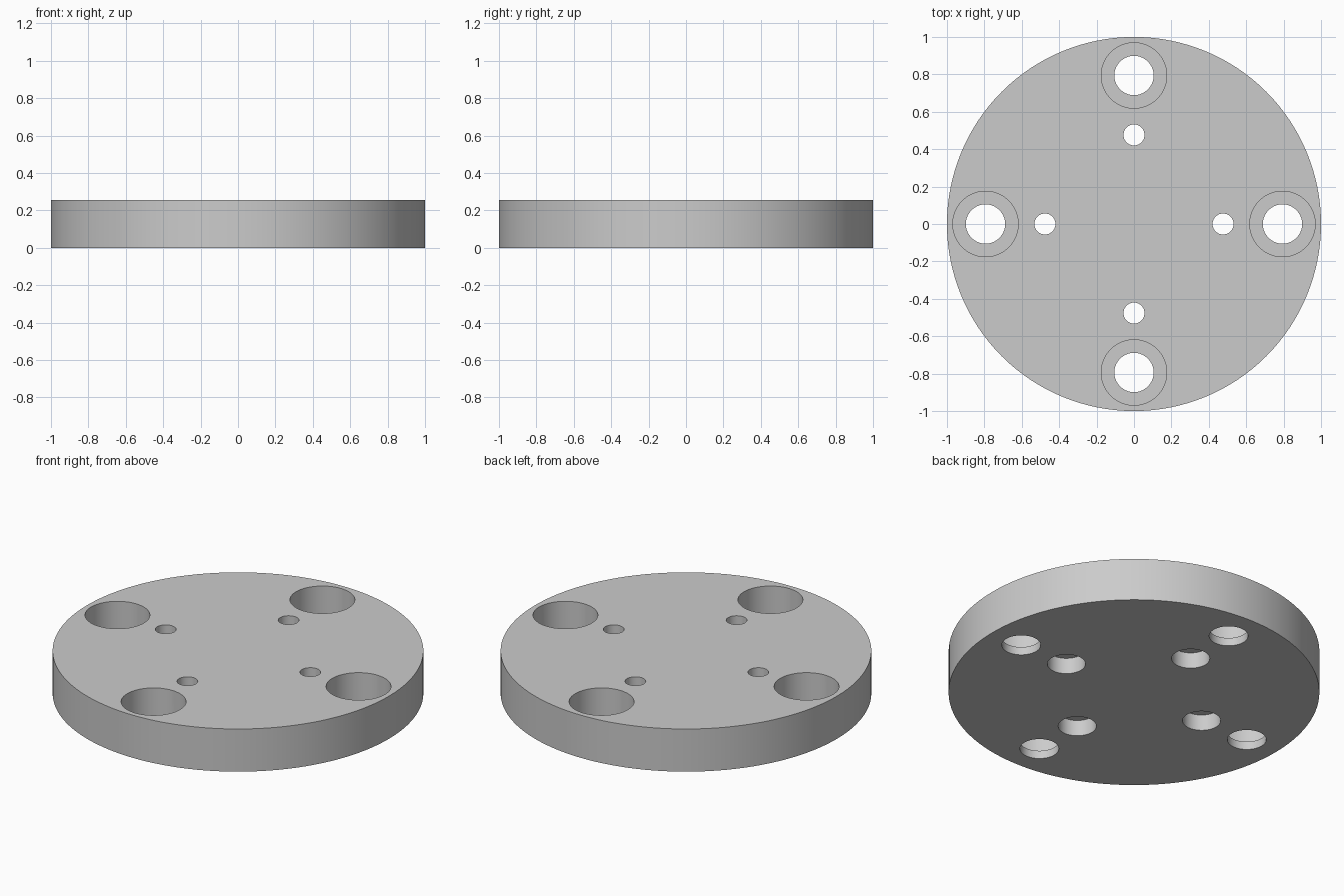
import bpy, bmesh
from math import cos, sin, pi, radians

cube = bpy.data.objects.get("Cube")
if cube:
    bpy.data.objects.remove(cube, do_unlink=True)

HEIGHT = 0.254
OVER = 0.05  # cutters run past the faces

steel = bpy.data.materials.new("plain grey metal")
steel.use_nodes = True
GREY = (0.6, 0.6, 0.6, 1)
steel.diffuse_color = GREY
steel.node_tree.nodes["Principled BSDF"].inputs["Base Color"].default_value = GREY


def add_turned(bm, profile, x=0, y=0, segments=64):
    """Closed turned solid from (radius, height) steps."""
    rings = []
    for r, z in profile:
        angles = [2 * pi * i / segments for i in range(segments)]
        rings.append([bm.verts.new((x + r * cos(a), y + r * sin(a), z)) for a in angles])
    for low, high in zip(rings, rings[1:]):
        for i in range(segments):
            j = (i + 1) % segments
            bm.faces.new((low[i], low[j], high[j], high[i]))
    bm.faces.new(rings[0][::-1])
    bm.faces.new(rings[-1])


def make_object(name, bm):
    mesh = bpy.data.meshes.new(name)
    bm.to_mesh(mesh)
    bm.free()
    mesh.materials.append(steel)
    obj = bpy.data.objects.new(name, mesh)
    bpy.context.collection.objects.link(obj)
    return obj


# Round plate
bm = bmesh.new()
add_turned(bm, [(1, 0), (1, HEIGHT)], segments=128)
plate = make_object("flange_plate", bm)

# Outer holes are counterbored from above, inner holes from below
outer_hole = [(0.105, -OVER), (0.105, 0.048), (0.175, 0.048), (0.175, HEIGHT + OVER)]
inner_hole = [(0.103, -OVER), (0.103, 0.095), (0.056, 0.095), (0.056, HEIGHT + OVER)]
bm = bmesh.new()
for k in range(4):
    a = k * pi / 2
    for distance, profile in ((0.794, outer_hole), (0.476, inner_hole)):
        add_turned(bm, profile, distance * cos(a), distance * sin(a))
cutter = make_object("bolt_hole_cutter", bm)
cutter.hide_render = True

# Cut the holes, then drop the cutter
cut = plate.modifiers.new("bolt holes", "BOOLEAN")
cut.operation = "DIFFERENCE"
cut.solver = "EXACT"
cut.object = cutter
bpy.ops.object.select_all(action="DESELECT")
plate.select_set(True)
bpy.context.view_layer.objects.active = plate
bpy.ops.object.modifier_apply(modifier=cut.name)
bpy.data.objects.remove(cutter, do_unlink=True)
bpy.ops.object.shade_smooth_by_angle(angle=radians(30))
